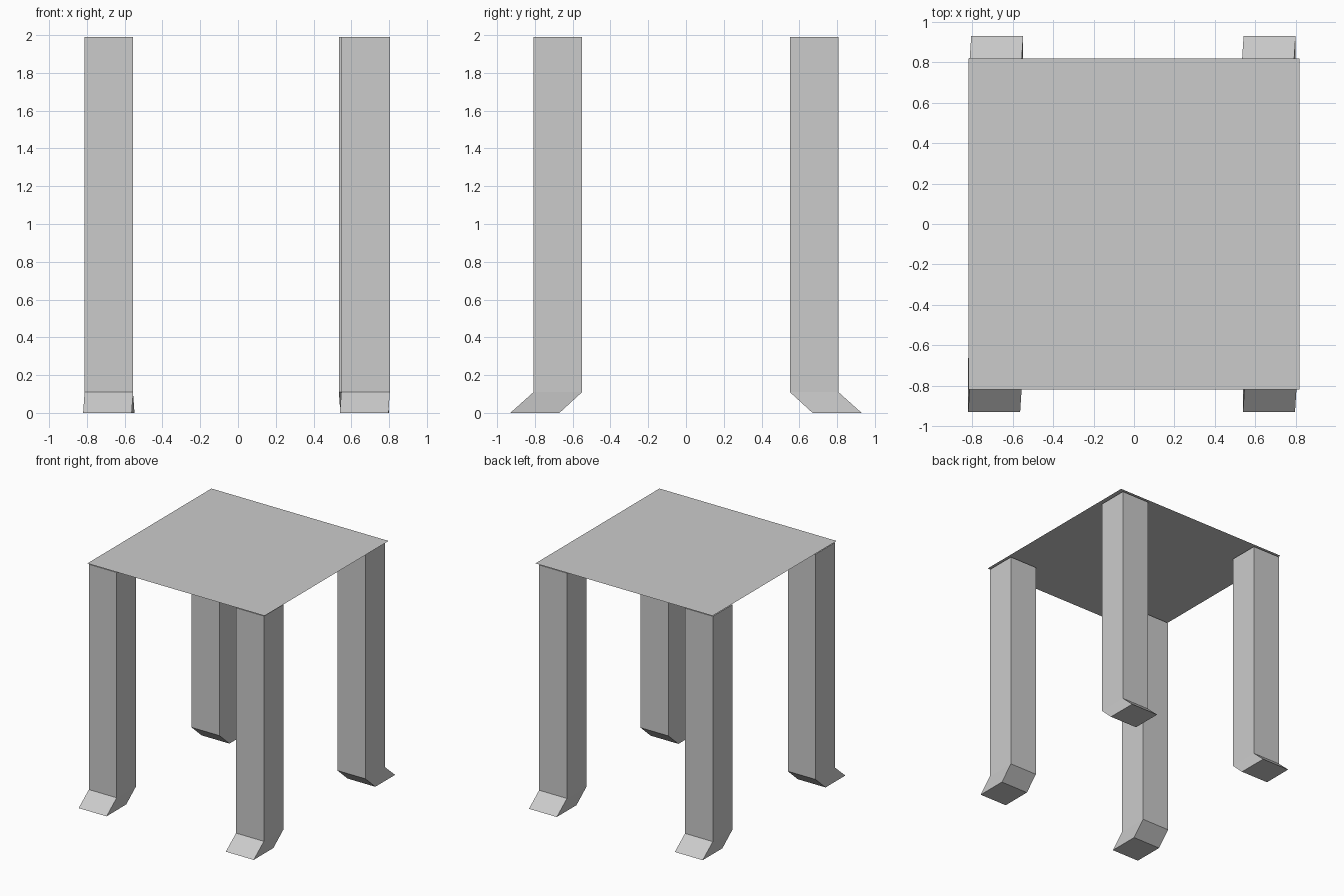
import bpy, bmesh

if "Cube" in bpy.data.objects:
    bpy.data.objects.remove(bpy.data.objects["Cube"])


def make_object(name, bm):
    bmesh.ops.recalc_face_normals(bm, faces=bm.faces[:])
    mesh = bpy.data.meshes.new(name)
    bm.to_mesh(mesh)
    bm.free()
    bpy.context.collection.objects.link(bpy.data.objects.new(name, mesh))


def leg(name, x, side, foot_shift):
    """Square post with a splayed foot; side is -1 for front, 1 for back."""
    width = 0.257
    # (z, inner y, outer y, x offset) for each square section
    sections = [(0.0, 0.67, 0.93, foot_shift),
                (0.11, 0.55, 0.807, 0.0),
                (1.99, 0.55, 0.807, 0.0)]
    bm = bmesh.new()
    rings = []
    for z, inner, outer, dx in sections:
        x0, x1 = x + dx, x + dx + width
        rings.append([bm.verts.new((px, side * py, z)) for px, py in
                      ((x0, inner), (x1, inner), (x1, outer), (x0, outer))])
    for a, b in zip(rings, rings[1:]):
        for i in range(4):
            j = (i + 1) % 4
            bm.faces.new((a[i], a[j], b[j], b[i]))
    bm.faces.new(rings[0])
    bm.faces.new(rings[-1])
    make_object(name, bm)


# Four legs, each foot kicking out and slightly sideways
leg("front_left_leg", -0.812, -1, -0.008)
leg("front_right_leg", 0.547, -1, -0.008)
leg("back_left_leg", -0.813, 1, 0.008)
leg("back_right_leg", 0.534, 1, 0.008)

# Thin sheet top
bm = bmesh.new()
bmesh.ops.create_grid(bm, x_segments=1, y_segments=1, size=0.818)
bmesh.ops.translate(bm, verts=bm.verts[:], vec=(0, 0, 2.0))
for face in bm.faces:
    face.normal_update()
mesh = bpy.data.meshes.new("table_top")
bm.to_mesh(mesh)
bm.free()
bpy.context.collection.objects.link(bpy.data.objects.new("table_top", mesh))
